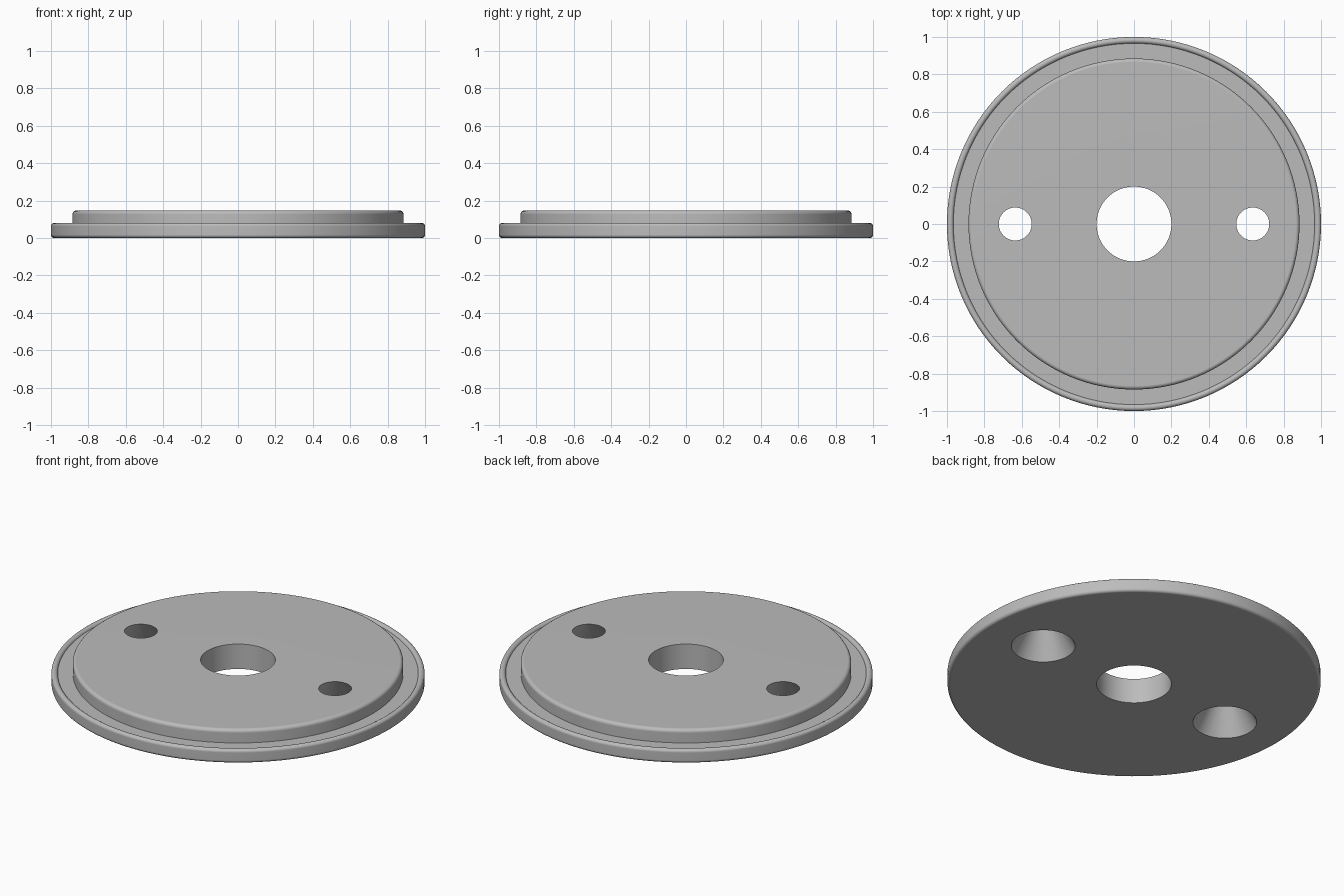
import bpy, bmesh, math
from mathutils import Matrix

cube = bpy.data.objects.get("Cube")
if cube:
    bpy.data.objects.remove(cube, do_unlink=True)

SEGMENTS = 128
HEIGHT, FLANGE_TOP, FLOOR = 0.147, 0.081, 0.068

grey = bpy.data.materials.new("plain grey")
grey.use_nodes = True
colour = (0.5, 0.5, 0.5, 1)
grey.diffuse_color = colour
grey.node_tree.nodes["Principled BSDF"].inputs["Base Color"].default_value = colour


def arc(r, z, radius, start, end, steps=6):
    """Points of a rounded corner around (r, z), angles in degrees."""
    angles = [math.radians(start + (end - start) * i / steps) for i in range(steps + 1)]
    return [(r + radius * math.cos(a), z + radius * math.sin(a)) for a in angles]


def make_object(name, bm):
    bmesh.ops.recalc_face_normals(bm, faces=bm.faces)
    mesh = bpy.data.meshes.new(name)
    bm.to_mesh(mesh)
    bm.free()
    mesh.materials.append(grey)
    obj = bpy.data.objects.new(name, mesh)
    bpy.context.collection.objects.link(obj)
    return obj


# Stepped disc with a centre bore and a rounded outer lip, turned from one profile
lip = 0.0175
profile = [(0.2, 0)]
profile += arc(1 - lip, lip, lip, -90, 0)
profile += arc(1 - lip, FLANGE_TOP - lip, lip, 0, 165, 10)
profile += [(0.965, FLOOR), (0.885, FLOOR)]
profile += arc(0.865, HEIGHT - 0.02, 0.02, 0, 90)
profile += [(0.2, HEIGHT)]

bm = bmesh.new()
verts = [bm.verts.new((r, 0, z)) for r, z in profile]
edges = [bm.edges.new((verts[i - 1], verts[i])) for i in range(len(verts))]
bmesh.ops.spin(bm, geom=verts + edges, cent=(0, 0, 0), axis=(0, 0, 1),
               angle=math.tau, steps=SEGMENTS, use_merge=True)
bmesh.ops.remove_doubles(bm, verts=bm.verts, dist=1e-5)
disc = make_object("stepped_disc", bm)

# Tapered screw holes, wide at the underside
wide, narrow, extra = 0.171, 0.088, 0.02
slope = (wide - narrow) / HEIGHT
bm = bmesh.new()
for side in (-1, 1):
    bmesh.ops.create_cone(bm, cap_ends=True, segments=64,
                          radius1=wide + slope * extra, radius2=narrow - slope * extra,
                          depth=HEIGHT + 2 * extra,
                          matrix=Matrix.Translation((side * 0.635, 0, HEIGHT / 2)))
cutter = make_object("hole_cutter", bm)
cutter.hide_render = True

cut = disc.modifiers.new("screw holes", 'BOOLEAN')
cut.operation = 'DIFFERENCE'
cut.solver = 'EXACT'
cut.object = cutter
bpy.ops.object.select_all(action='DESELECT')
bpy.context.view_layer.objects.active = disc
disc.select_set(True)
bpy.ops.object.modifier_apply(modifier=cut.name)
bpy.data.objects.remove(cutter, do_unlink=True)

# Smooth round walls, crisp steps and flat faces
bpy.ops.object.shade_smooth_by_angle(angle=math.radians(30))
weighted = disc.modifiers.new("clean normals", 'WEIGHTED_NORMAL')
weighted.keep_sharp = True
